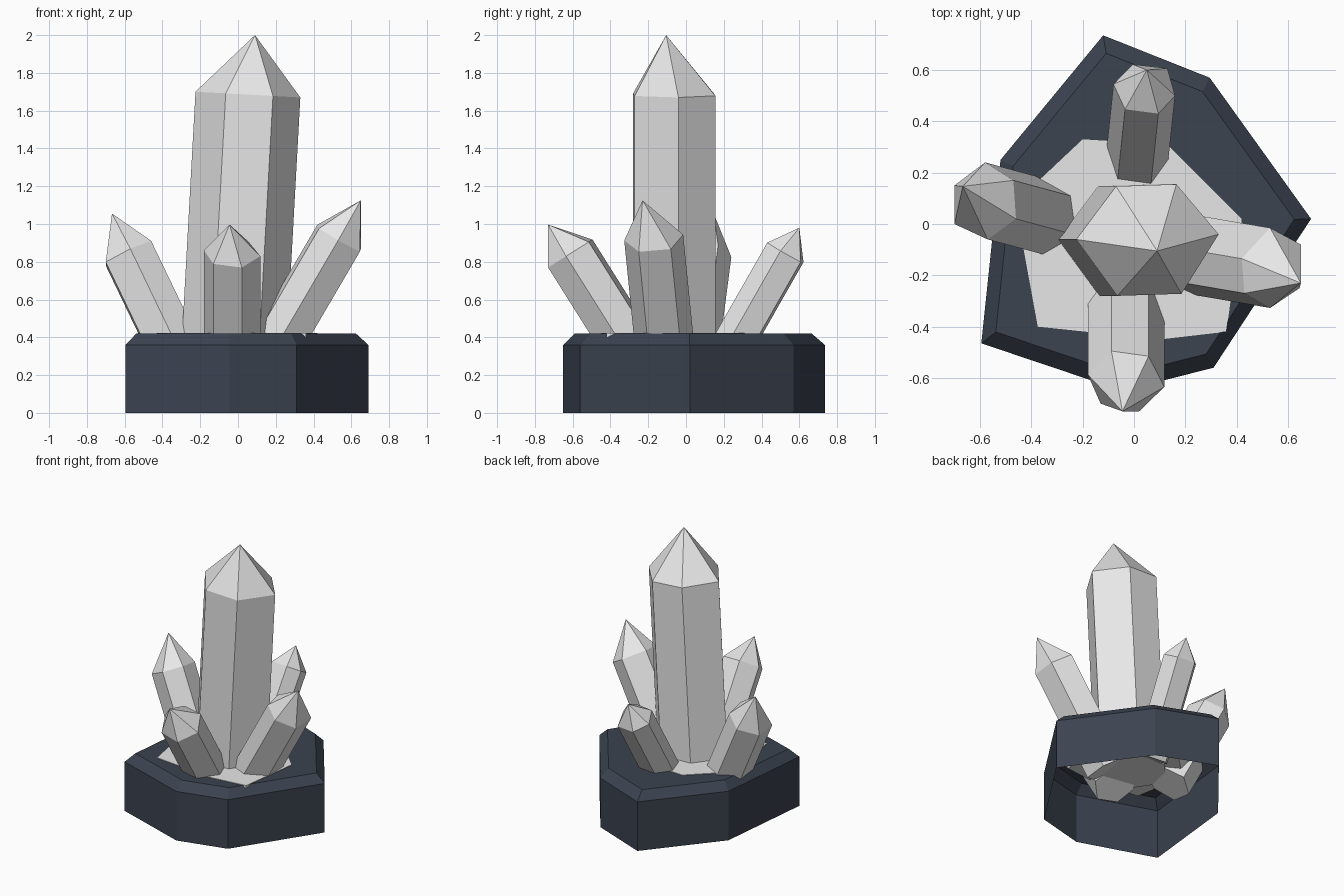
import bpy
import bmesh
from mathutils import Vector

default_cube = bpy.data.objects.get("Cube")
if default_cube:
    bpy.data.objects.remove(default_cube, do_unlink=True)


def make_material(name, colour):
    material = bpy.data.materials.new(name)
    material.use_nodes = True
    material.diffuse_color = (*colour, 1)
    shader = material.node_tree.nodes["Principled BSDF"]
    shader.inputs["Base Color"].default_value = (*colour, 1)
    return material


pale_crystal = make_material("pale crystal", (0.8, 0.8, 0.8))
dark_slate = make_material("dark slate", (0.044, 0.056, 0.08))


def add_ring(bm, points):
    return [bm.verts.new(point) for point in points]


def bridge(bm, lower, upper):
    """Join two rings of equal length with quads."""
    count = len(lower)
    for i in range(count):
        j = (i + 1) % count
        bm.faces.new((lower[i], lower[j], upper[j], upper[i]))


def finish(bm, name, material):
    mesh = bpy.data.meshes.new(name)
    bm.to_mesh(mesh)
    bm.free()
    mesh.materials.append(material)
    part = bpy.data.objects.new(name, mesh)
    bpy.context.collection.objects.link(part)
    return part


def layered_slab(name, outline, layers, material, open_bottom=False):
    """Stack scaled copies of an outline; layers are (scale, height)."""
    bm = bmesh.new()
    rings = [add_ring(bm, [(x * scale, y * scale, height) for x, y in outline])
             for scale, height in layers]
    for lower, upper in zip(rings, rings[1:]):
        bridge(bm, lower, upper)
    bm.faces.new(rings[-1])
    if not open_bottom:
        bm.faces.new(list(reversed(rings[0])))
    return finish(bm, name, material)


def crystal(name, shoulder, height, lean, apex, foot_height):
    """Leaning prism whose shoulder lies square to its axis, with a point."""
    bm = bmesh.new()
    axis = Vector((*lean, 1))
    centre = sum((Vector(p) for p in shoulder), Vector((0, 0))) / len(shoulder)
    top_points = []
    for p in shoulder:
        drop = Vector(lean).dot(Vector(p) - centre)
        top_points.append(Vector((*p, height - drop)))
    shift = axis * (height - foot_height)
    top = add_ring(bm, top_points)
    foot = add_ring(bm, [p - shift for p in top_points])
    bridge(bm, foot, top)
    tip = bm.verts.new(apex)
    for i, corner in enumerate(top):
        bm.faces.new((corner, top[(i + 1) % len(top)], tip))
    bm.faces.new(list(reversed(foot)))
    bmesh.ops.recalc_face_normals(bm, faces=bm.faces)
    return finish(bm, name, pale_crystal)


# Hollow plinth with a chamfered top, open underneath
plinth_outline = [(0.69, 0.02), (0.295, 0.57), (-0.12, 0.735), (-0.52, 0.25),
                  (-0.595, -0.465), (-0.045, -0.65), (0.31, -0.56)]
layered_slab("plinth", plinth_outline, [(1, 0), (1, 0.36), (0.905, 0.42)],
             dark_slate, open_bottom=True)

# Pale bed that the crystals grow from
bed_outline = [(0.42, 0.02), (0.13, 0.31), (-0.2, 0.33), (-0.365, 0.175),
               (-0.43, -0.1), (-0.375, -0.4), (0.1, -0.45), (0.36, -0.42)]
layered_slab("crystal_bed", bed_outline, [(0.8, 0.3), (1, 0.4), (1, 0.424)],
             pale_crystal)

# Tall central crystal
crystal("main_crystal",
        [(0.33, -0.04), (0.165, 0.155), (-0.07, 0.147),
         (-0.225, -0.06), (-0.065, -0.28), (0.185, -0.272)],
        height=1.685, lean=(0.055, 0), apex=(0.09, -0.105, 2), foot_height=0.27)

# Four small crystals leaning outwards
crystal("right_crystal",
        [(-0.47, 0.17), (-0.58, 0.24), (-0.7, 0.15),
         (-0.7, 0), (-0.57, -0.06), (-0.46, 0.02)],
        height=0.845, lean=(-0.48, 0.13), apex=(-0.667, 0.147, 1.055),
        foot_height=0.25)
crystal("left_crystal",
        [(0.65, -0.08), (0.53, -0.015), (0.42, -0.135),
         (0.43, -0.27), (0.53, -0.327), (0.645, -0.25)],
        height=0.925, lean=(0.585, -0.1), apex=(0.65, -0.23, 1.125),
        foot_height=0.25)
crystal("front_crystal",
        [(0.118, -0.635), (0.057, -0.515), (-0.088, -0.495),
         (-0.18, -0.587), (-0.13, -0.7), (0.02, -0.73)],
        height=0.845, lean=(0, -0.63), apex=(-0.045, -0.73, 0.997),
        foot_height=0.25)
crystal("back_crystal",
        [(0.16, 0.5), (0.13, 0.607), (-0.005, 0.622),
         (-0.08, 0.545), (-0.035, 0.447), (0.095, 0.43)],
        height=0.85, lean=(0.06, 0.57), apex=(0.05, 0.6, 0.98),
        foot_height=0.25)
